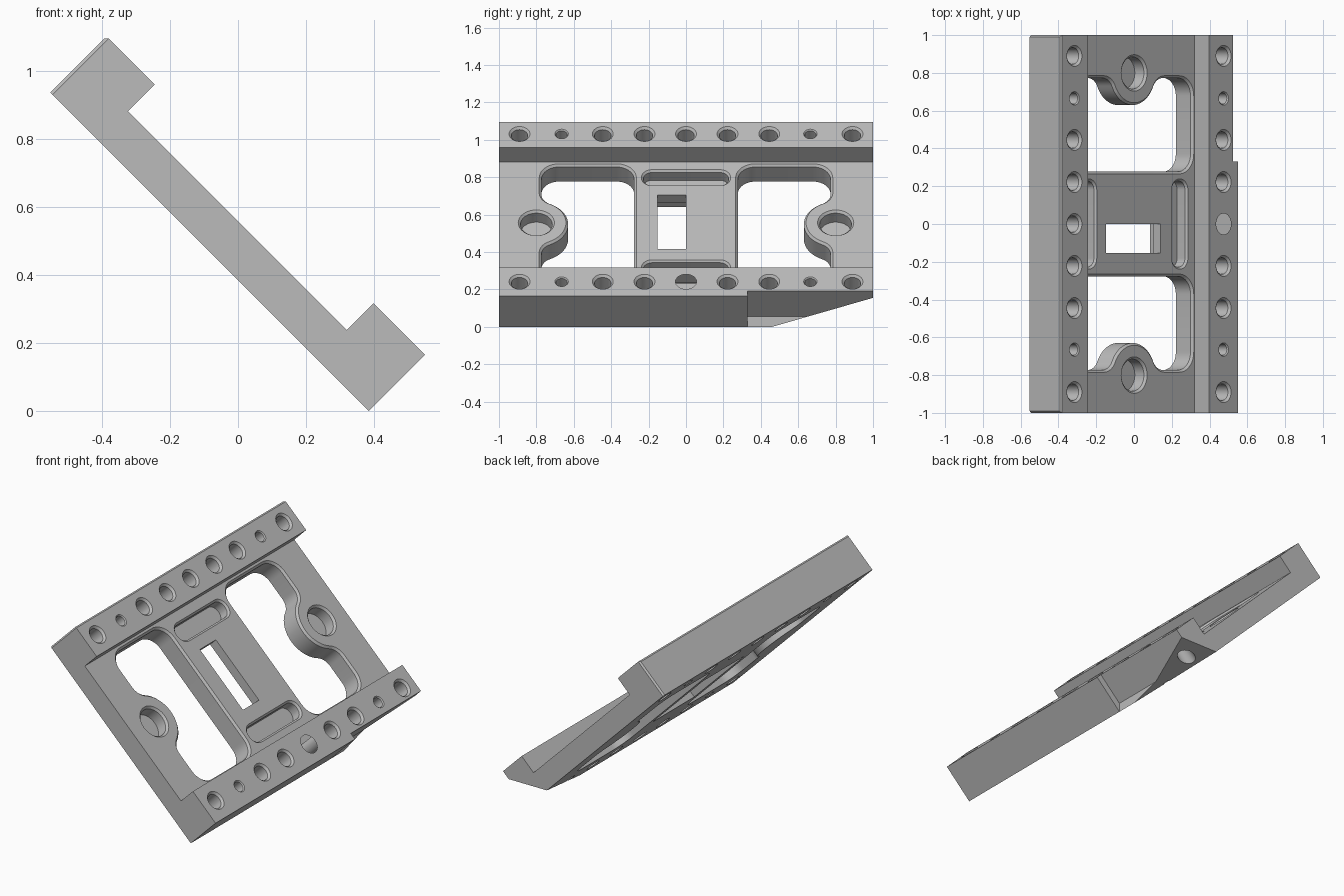
import bpy, bmesh, math
from mathutils import Matrix, Vector

if "Cube" in bpy.data.objects:
    bpy.data.objects.remove(bpy.data.objects["Cube"])

# Bracket frame: u runs down the slope, y along the rails, n out of the plate
R = math.sqrt(0.5)
TILT = Matrix(((R, 0, R, -0.552), (0, 1, 0, 0), (-R, 0, R, 0.937), (0, 0, 0, 1)))
LENGTH, THICK, PLATE = 1.325, 0.234, 0.122
RAIL_A, RAIL_B = 0.201, 1.11
MID = 0.66


def loft(name, rings, matrix=Matrix()):
    """Closed solid through a stack of matching rings."""
    bm = bmesh.new()
    rows = [[bm.verts.new(p) for p in ring] for ring in rings]
    count = len(rows[0])
    for low, high in zip(rows, rows[1:]):
        for i in range(count):
            j = (i + 1) % count
            bm.faces.new((low[i], low[j], high[j], high[i]))
    bm.faces.new(rows[0])
    bm.faces.new(rows[-1])
    bmesh.ops.recalc_face_normals(bm, faces=bm.faces)
    bm.transform(matrix)
    mesh = bpy.data.meshes.new(name)
    bm.to_mesh(mesh)
    bm.free()
    obj = bpy.data.objects.new(name, mesh)
    bpy.context.collection.objects.link(obj)
    return obj


def arc(cu, cy, r, start, end, steps=10):
    angles = [math.radians(start + (end - start) * i / steps) for i in range(steps + 1)]
    return [(cu + r * math.cos(a), cy + r * math.sin(a)) for a in angles]


def grow(outline, d):
    """Offset a counter-clockwise outline outwards."""
    result = []
    for i, p in enumerate(outline):
        t = Vector(outline[(i + 1) % len(outline)]) - Vector(outline[i - 1])
        t.normalize()
        result.append((p[0] + t.y * d, p[1] - t.x * d))
    return result


def cutter(name, outline, bottom, top, chamfer=0, side=1):
    """Prism cutter in the bracket frame, flared at the top by the chamfer."""
    levels = [(bottom, 0)]
    if chamfer:
        levels += [(top - chamfer, 0), (top, chamfer)]
    levels.append((top + 0.04, chamfer))
    rings = [[(u, side * y, n) for u, y in (grow(outline, d) if d else outline)]
             for n, d in levels]
    return loft(name, rings, TILT)


def box(u0, u1, y0, y1):
    return [(u0, y0), (u1, y0), (u1, y1), (u0, y1)]


def circle(u, y, r):
    return arc(u, y, r, 0, 348.75, 31)


def rounded(u0, u1, y0, y1, r):
    return (arc(u0 + r, y0 + r, r, 180, 270) + arc(u1 - r, y0 + r, r, 270, 360)
            + arc(u1 - r, y1 - r, r, 0, 90) + arc(u0 + r, y1 - r, r, 90, 180))


# Body: thin plate with a raised rail on each long edge
profile = [(0, 0), (LENGTH, 0), (LENGTH, THICK), (RAIL_B, THICK), (RAIL_B, PLATE),
           (RAIL_A, PLATE), (RAIL_A, THICK), (0, THICK)]
body = loft("bracket_frame", [[(u, y, n) for u, n in profile] for y in (-1, 1)])

# Fine chamfer around the upper outer face
bm = bmesh.new()
bm.from_mesh(body.data)
edges = [e for e in bm.edges if all(abs(v.co.x) < 1e-4 for v in e.verts)
         and sum(v.co.z for v in e.verts) > 0.01]
bmesh.ops.bevel(bm, geom=edges, offset=0.009, segments=1, affect='EDGES')
bm.transform(TILT)
bm.to_mesh(body.data)
bm.free()

cutters = []

# Large windows, each with a rounded boss reaching in from the end
u0, u1, y0, y1, corner = 0.226, 1.094, 0.277, 0.773, 0.095
boss_y, boss_r, fillet = 0.80, 0.17, 0.08
dy = boss_y - (y1 - fillet)
du = math.sqrt((boss_r + fillet) ** 2 - dy ** 2)
a = math.degrees(math.atan2(dy, du))
window = (arc(u0 + corner, y0 + corner, corner, 180, 270)
          + arc(u1 - corner, y0 + corner, corner, 270, 360)
          + arc(u1 - corner, y1 - corner, corner, 0, 90)
          + arc(MID + du, y1 - fillet, fillet, 90, 180 - a)
          + arc(MID, boss_y, boss_r, 360 - a, 180 + a, 20)[1:-1]
          + arc(MID - du, y1 - fillet, fillet, a, 90)
          + arc(u0 + corner, y1 - corner, corner, 90, 180))
for side in (-1, 1):
    cutters.append(cutter("window_cutter", window, -0.05, PLATE, 0.012, side))
    # Blind socket in the boss
    cutters.append(cutter("socket_cutter", circle(MID, boss_y, 0.085),
                          PLATE - 0.08, PLATE, 0.012, side))

# Blind slots at both ends of the centre web
for centre in (0.319, 1.001):
    cutters.append(cutter("slot_cutter",
                          rounded(centre - 0.05, centre + 0.05, -0.228, 0.228, 0.048),
                          PLATE - 0.07, PLATE, 0.011))

# Rectangular opening, relieved from beneath
cutters.append(cutter("opening_cutter", box(0.45, 0.857, -0.153, 0), -0.05, PLATE))
cutters.append(cutter("relief_cutter", box(0.42, 0.9, -0.2, 0.2), -0.05, 0.027))

# Rows of rail holes
for u in (RAIL_A / 2, (RAIL_B + LENGTH) / 2):
    for y in (-0.89, -0.445, -0.222, 0, 0.222, 0.445, 0.89):
        cutters.append(cutter("bolt_hole_cutter", circle(u, y, 0.044), -0.05, THICK, 0.012))
    for y in (-0.665, 0.665):
        cutters.append(cutter("pin_hole_cutter", circle(u, y, 0.03), -0.05, THICK, 0.006))

# Step in the lower edge and the sloping cut below it
step = [(0.385, -0.1), (0.385, 0.055), (0.73, 0.4), (0.9, -0.1)]
cutters.append(loft("step_cutter", [[(x, y, z) for x, z in step] for y in (0.33, 1.1)]))
wedge = [(0.112, -0.1), (1.1, 0.184), (1.1, -0.1)]
cutters.append(loft("wedge_cutter", [[(x, y, z) for y, z in wedge] for x in (-0.3, 0.8)]))

# Cut everything out of the body
bpy.ops.object.select_all(action='DESELECT')
bpy.context.view_layer.objects.active = body
body.select_set(True)
for tool in cutters:
    tool.hide_render = True
    mod = body.modifiers.new("cut", 'BOOLEAN')
    mod.operation = 'DIFFERENCE'
    mod.solver = 'EXACT'
    mod.object = tool
    bpy.ops.object.modifier_apply(modifier=mod.name)
for tool in cutters:
    bpy.data.objects.remove(tool)

# Plain grey finish
grey = bpy.data.materials.new("machined_grey")
grey.use_nodes = True
colour = (0.5, 0.5, 0.5, 1)
grey.diffuse_color = colour
grey.node_tree.nodes["Principled BSDF"].inputs["Base Color"].default_value = colour
body.data.materials.clear()
body.data.materials.append(grey)
bpy.ops.object.shade_smooth_by_angle(angle=math.radians(30))
